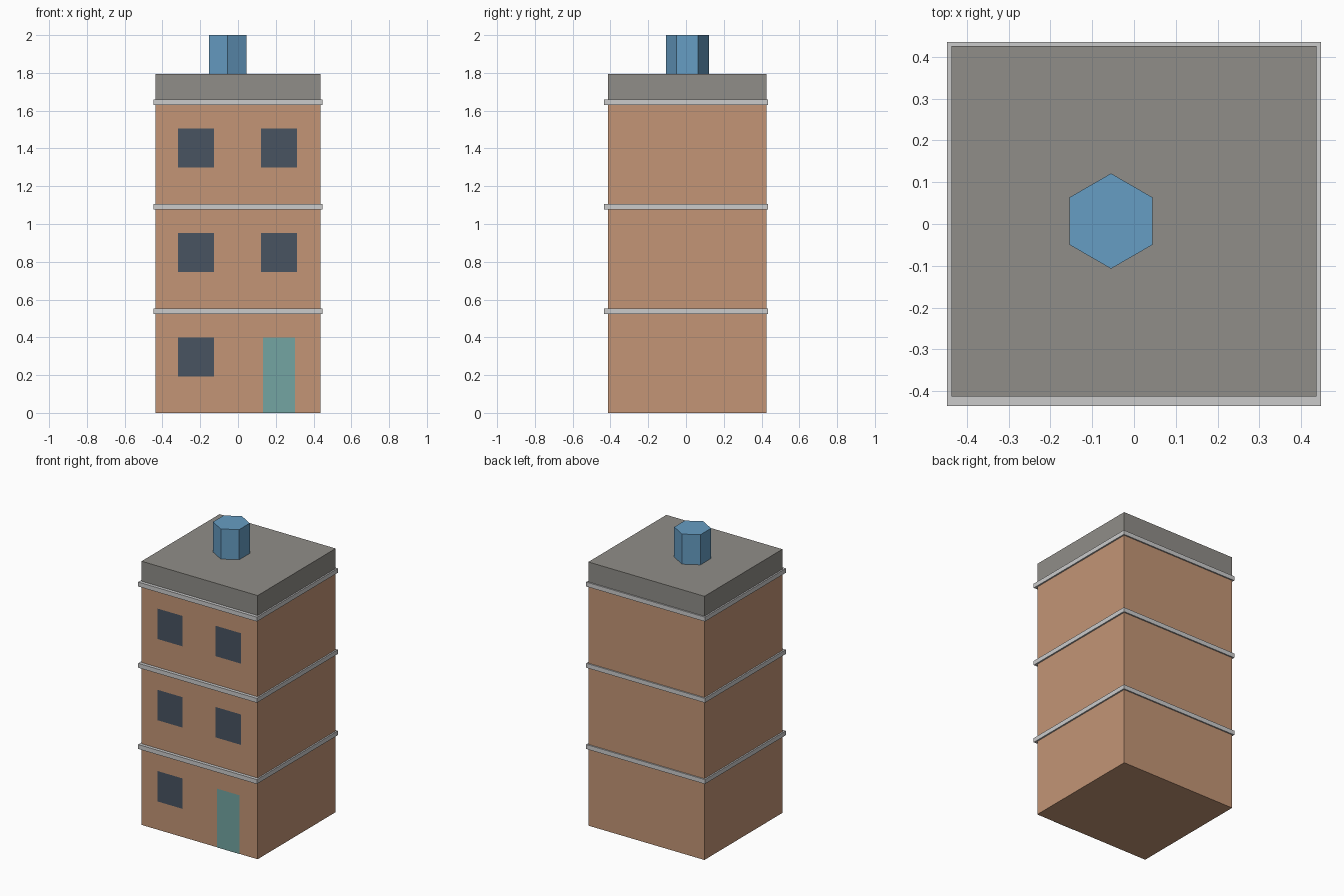
import bpy, bmesh, math
from mathutils import Matrix

if "Cube" in bpy.data.objects:
    bpy.data.objects.remove(bpy.data.objects["Cube"])

HX = 0.437                 # half width of walls
Y0, Y1 = -0.413, 0.426     # front and back of walls


def material(name, rgb):
    m = bpy.data.materials.new(name)
    m.diffuse_color = (*[c ** 2.2 for c in rgb], 1)
    m.use_nodes = True
    m.node_tree.nodes["Principled BSDF"].inputs["Base Color"].default_value = m.diffuse_color
    return m


brick = material("wall_brown", (0.76, 0.58, 0.46))
roof_grey = material("roof_grey", (0.56, 0.55, 0.53))
glass = material("window_dark", (0.29, 0.33, 0.38))
teal = material("door_teal", (0.45, 0.64, 0.63))
blue = material("tank_blue", (0.40, 0.61, 0.76))


def finish(name, bm, mat):
    me = bpy.data.meshes.new(name)
    bm.to_mesh(me)
    bm.free()
    if mat:
        me.materials.append(mat)
    ob = bpy.data.objects.new(name, me)
    bpy.context.collection.objects.link(ob)
    return ob


def box(name, x0, x1, y0, y1, z0, z1, mat=None):
    bm = bmesh.new()
    mtx = (Matrix.Translation(((x0 + x1) / 2, (y0 + y1) / 2, (z0 + z1) / 2))
           @ Matrix.Diagonal((x1 - x0, y1 - y0, z1 - z0, 1)))
    bmesh.ops.create_cube(bm, size=1, matrix=mtx)
    return finish(name, bm, mat)


def panel(name, x, z0, w, h, mat):
    # flat panel lying on the front wall, facing -y
    y = Y0 - 0.002
    bm = bmesh.new()
    pts = [(x - w / 2, z0), (x + w / 2, z0), (x + w / 2, z0 + h), (x - w / 2, z0 + h)]
    bm.faces.new([bm.verts.new((px, y, pz)) for px, pz in pts])
    return finish(name, bm, mat)


# Walls and roof block
box("walls", -HX, HX, Y0, Y1, 0, 1.64, brick)
box("roof_block", -HX, HX, Y0, Y1, 1.64, 1.795, roof_grey)

# Storeys: ledge band above each, windows, and the door at ground level
for i in range(3):
    z = i * 0.553
    box(f"ledge_{i + 1}", -0.447, 0.447, -0.435, 0.435, z + 0.523, z + 0.553)
    panel(f"window_left_{i + 1}", -0.222, z + 0.193, 0.19, 0.207, glass)
    if i:
        panel(f"window_right_{i + 1}", 0.217, z + 0.193, 0.19, 0.207, glass)
    else:
        panel("door", 0.217, 0, 0.17, 0.4, teal)

# Hexagonal roof tank, corners pointing along y
bm = bmesh.new()
bmesh.ops.create_cone(bm, cap_ends=True, segments=6, radius1=0.114, radius2=0.114, depth=0.205)
if abs(max(v.co.y for v in bm.verts) - 0.114) > 0.005:
    bmesh.ops.rotate(bm, verts=bm.verts, matrix=Matrix.Rotation(math.pi / 6, 3, 'Z'))
bmesh.ops.translate(bm, verts=bm.verts, vec=(-0.055, 0.007, 1.8975))
finish("roof_tank", bm, blue)
